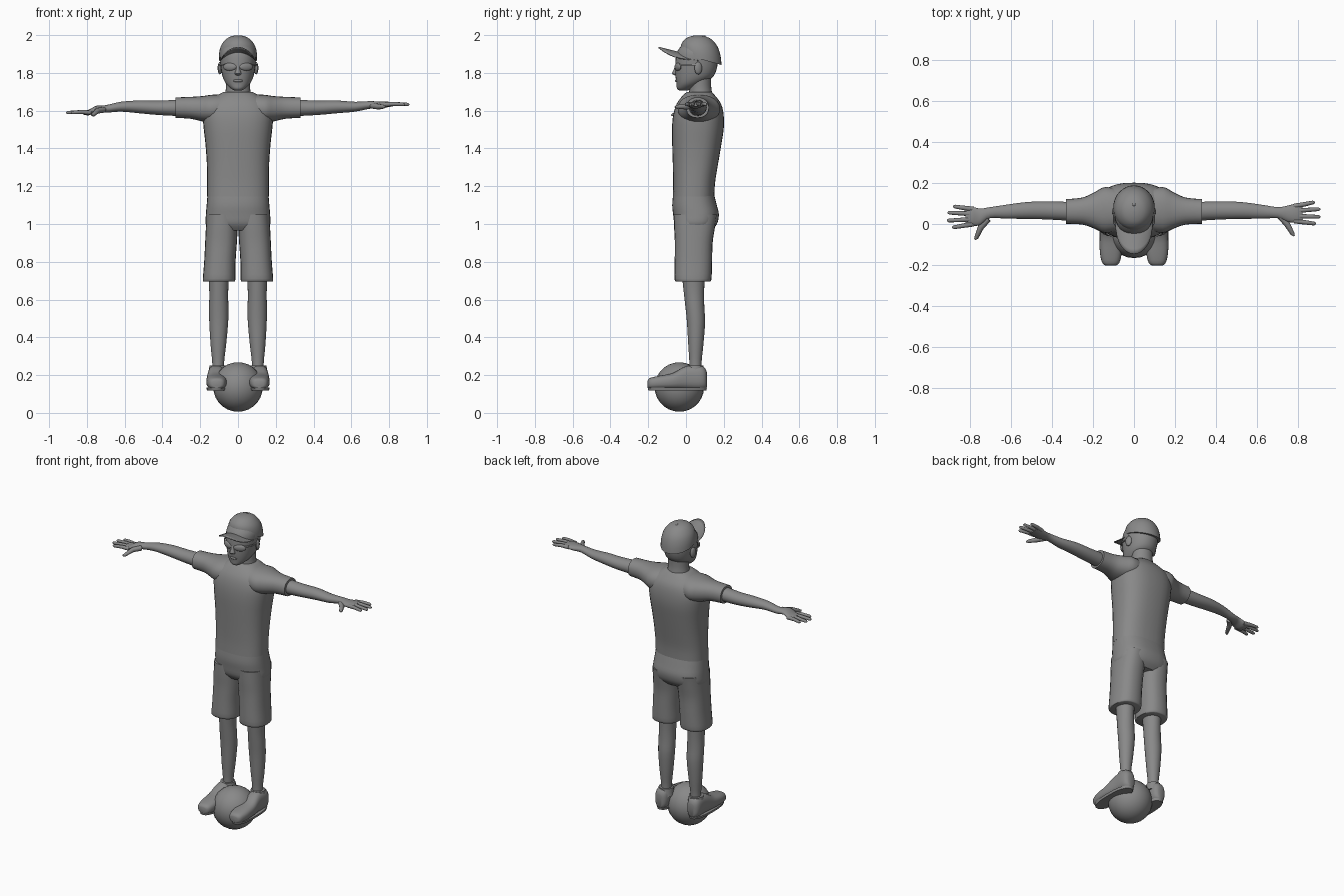
import bpy, bmesh, math
from mathutils import Vector

grey = bpy.data.materials.new("plain grey")
grey.diffuse_color = (0.25, 0.25, 0.25, 1)


def finish(name, bm, angle=40):
    bmesh.ops.recalc_face_normals(bm, faces=bm.faces)
    me = bpy.data.meshes.new(name)
    bm.to_mesh(me)
    bm.free()
    ob = bpy.data.objects.new(name, me)
    bpy.context.collection.objects.link(ob)
    me.materials.append(grey)
    bpy.ops.object.select_all(action='DESELECT')
    ob.select_set(True)
    bpy.context.view_layer.objects.active = ob
    bpy.ops.object.shade_smooth_by_angle(angle=math.radians(angle))
    return ob


def spline(rows, t):
    """Smooth value between listed sections."""
    i = min(int(t), len(rows) - 2)
    f = t - i
    p = [rows[max(0, min(len(rows) - 1, i + k))] for k in (-1, 0, 1, 2)]
    return [0.5 * (2 * b + (c - a) * f + (2 * a - 5 * b + 4 * c - d) * f * f
                   + (3 * b - a - 3 * c + d) * f ** 3) for a, b, c, d in zip(*p)]


def skin(bm, rings):
    """Join rings of points into a capped tube."""
    vr = [[bm.verts.new(p) for p in r] for r in rings]
    n = len(vr[0])
    for r, s in zip(vr, vr[1:]):
        for i in range(n):
            bm.faces.new((r[i], r[(i + 1) % n], s[(i + 1) % n], s[i]))
    bm.faces.new(vr[0][::-1])
    bm.faces.new(vr[-1])


def loft(name, axis, rows, power=2.0, sides=24, steps=3, warp=None):
    """rows: position along axis, two centre values, two radii."""
    rings = []
    total = (len(rows) - 1) * steps
    for k in range(total + 1):
        s, c1, c2, a, b = spline(rows, k / steps)
        ring = []
        for j in range(sides):
            t = 2 * math.pi * j / sides
            c, d = math.cos(t), math.sin(t)
            u = c1 + max(a, .001) * math.copysign(abs(c) ** (2 / power), c)
            v = c2 + max(b, .001) * math.copysign(abs(d) ** (2 / power), d)
            p = {'x': (s, u, v), 'y': (u, s, v), 'z': (u, v, s)}[axis]
            ring.append(warp(*p) if warp else p)
        rings.append(ring)
    bm = bmesh.new()
    skin(bm, rings)
    return finish(name, bm)


def tube(name, pts, radii, sides=10):
    rings = []
    pts = [Vector(p) for p in pts]
    for i, p in enumerate(pts):
        d = pts[min(i + 1, len(pts) - 1)] - pts[max(i - 1, 0)]
        q = d.to_track_quat('Z', 'Y')
        rings.append([p + q @ Vector((radii[i] * math.cos(2 * math.pi * j / sides),
                                      radii[i] * math.sin(2 * math.pi * j / sides), 0))
                      for j in range(sides)])
    bm = bmesh.new()
    skin(bm, rings)
    return finish(name, bm, 60)


def ball(name, loc, scale, turn=0, seg=20):
    bm = bmesh.new()
    bmesh.ops.create_uvsphere(bm, u_segments=seg, v_segments=seg // 2 + 2, radius=1)
    for v in bm.verts:
        v.co = Vector(v.co[i] * scale[i] for i in range(3))
    ob = finish(name, bm)
    ob.location = loc
    ob.rotation_euler.z = turn
    return ob


# Ball underfoot
ball("ball", (0, -.035, .137), (.131, .131, .131), seg=24)

# Shirt body and neck
loft("shirt", 'z', [
    (1.145, 0, .04, .163, .11), (1.22, 0, .043, .163, .111), (1.32, 0, .05, .165, .12),
    (1.42, 0, .057, .172, .13), (1.51, 0, .063, .182, .137), (1.58, 0, .066, .185, .133),
    (1.635, 0, .068, .165, .118), (1.675, 0, .068, .12, .09), (1.70, 0, .07, .075, .065)],
    power=2.5, sides=32)
loft("neck", 'z', [(1.64, 0, .08, .075, .068), (1.70, 0, .077, .066, .06),
                   (1.74, 0, .075, .064, .058), (1.80, 0, .075, .066, .06)])

# Head with features
loft("head", 'z', [
    (1.708, 0, -.012, .022, .026), (1.718, 0, -.006, .038, .042), (1.742, 0, .016, .063, .066),
    (1.775, 0, .042, .08, .097), (1.815, 0, .052, .089, .109), (1.86, 0, .056, .094, .112),
    (1.91, 0, .06, .094, .108), (1.95, 0, .065, .075, .085)], power=2.15, sides=28)
loft("nose", 'z', [(1.787, 0, -.045, .012, .014), (1.797, 0, -.053, .018, .021),
                   (1.82, 0, -.05, .011, .014), (1.85, 0, -.045, .009, .008)], sides=12)
ball("lips", (0, -.047, 1.759), (.026, .011, .009), seg=12)

# Cap: dome sloping down to the back, curved brim, button
loft("cap", 'z', [
    (1.90, 0, .08, .101, .108), (1.93, 0, .077, .099, .106), (1.96, 0, .073, .087, .094),
    (1.985, 0, .068, .06, .066), (1.996, 0, .064, .03, .033), (1.999, 0, .062, .004, .004)],
    sides=32, warp=lambda x, y, z: (x, y, z - (y + .02) * .28 * (2 - z) / .1))
bm = bmesh.new()
grid = []
for i in range(17):
    t = math.radians(-85 + 170 * i / 16)
    x, c = .098 * math.sin(t), math.cos(t)
    row = []
    for k in range(6):
        v = k / 5
        y = (.075 - .098 * c) * (1 - v) + (.055 - .20 * c ** .65) * v
        z = 1.908 + .03 * v * c - .042 * (x / .098) ** 2
        row.append(bm.verts.new((x * (1 - .06 * v), y, z)))
    grid.append(row)
for r, s in zip(grid, grid[1:]):
    for k in range(5):
        bm.faces.new((r[k], r[k + 1], s[k + 1], s[k]))
brim = finish("cap_brim", bm)
brim.modifiers.new("thickness", 'SOLIDIFY').thickness = .006
ball("cap_button", (0, .095, 1.993), (.009, .009, .006), seg=10)

# Shorts seat
loft("shorts_seat", 'z', [
    (.965, 0, .05, .15, .085), (1.0, 0, .052, .171, .112), (1.05, 0, .053, .17, .121),
    (1.10, 0, .045, .166, .118), (1.158, 0, .04, .161, .108)], power=2.5, sides=32)

# Fingertips (x, y) of each hand, then thumb; hand tip heights differ
hands = {1: ([(.88, .105), (.907, .072), (.907, .035), (.885, .002)], (.78, -.058), .05, 1.633),
         -1: ([(.88, .085), (.907, .055), (.91, .017), (.885, -.016)], (.775, -.076), .035, 1.59)}

for s, side in ((1, "left"), (-1, "right")):
    tips, thumb, hy, hz = hands[s]
    # Head side parts
    ball(side + "_ear", (s * .096, .065, 1.825), (.011, .021, .033), s * .3, 14)
    ball(side + "_lens", (s * .044, -.043, 1.832), (.038, .011, .021), s * .4, 16)
    tube(side + "_glasses_arm", [(s * .072, -.034, 1.842), (s * .096, .005, 1.843),
                                 (s * .1, .07, 1.842)], [.005] * 3, 6)
    # Sleeve
    loft(side + "_sleeve", 'x', [
        (s * .06, .068, 1.61, .10, .078), (s * .14, .068, 1.61, .112, .074),
        (s * .19, .066, 1.61, .09, .067), (s * .25, .063, 1.615, .066, .058),
        (s * .332, .061, 1.616, .06, .054)], power=2.2)
    # Arm down to the palm
    zm = (1.62 + hz) / 2
    loft(side + "_arm", 'x', [
        (s * .30, .061, 1.615, .046, .044), (s * .42, .066, 1.615, .044, .038),
        (s * .52, .066, 1.62, .041, .034), (s * .62, .06, 1.621, .034, .026),
        (s * .70, .055, zm + .004, .027, .02), (s * .75, hy, zm + .003, .04, .018),
        (s * .79, hy + .003, hz, .046, .015), (s * .82, hy + .003, hz, .041, .01)])
    # Fingers and thumb
    for i, (fx, fy) in enumerate(tips):
        y0 = hy + .037 - .024 * i
        tube(f"{side}_finger_{i + 1}", [
            (s * .78, y0, hz), (s * .83, (y0 + fy) / 2, hz + .003), (s * (fx - .008), fy, hz),
            (s * fx, fy, hz - .001)], [.012, .011, .009, .004])
    tube(side + "_thumb", [
        (s * .71, hy - .01, zm), (s * .745, hy - .05, zm - .006),
        (s * (thumb[0] - .008), thumb[1] + .01, hz - .012), (s * thumb[0], thumb[1], hz - .013)],
        [.016, .015, .01, .004])
    # Shorts leg
    loft(side + "_shorts_leg", 'z', [
        (.695, s * .1, .037, .083, .09), (.71, s * .1, .037, .086, .098),
        (.80, s * .096, .039, .083, .099), (.90, s * .09, .041, .084, .1),
        (.98, s * .086, .045, .084, .108), (1.05, s * .084, .05, .082, .115)], power=2.4)
    # Leg
    loft(side + "_leg", 'z', [
        (.18, s * .105, .05, .034, .036), (.26, s * .105, .05, .031, .032),
        (.36, s * .104, .052, .041, .04), (.48, s * .102, .053, .05, .048),
        (.56, s * .102, .047, .051, .05), (.64, s * .102, .042, .05, .054),
        (.75, s * .102, .038, .056, .062)])
    # Shoe: sole and upper
    loft(side + "_shoe", 'y', [
        (-.203, s * .113, .153, .022, .018), (-.19, s * .113, .156, .041, .029),
        (-.14, s * .113, .161, .053, .036), (-.07, s * .115, .168, .052, .043),
        (-.02, s * .116, .182, .047, .057), (.02, s * .115, .188, .045, .064),
        (.075, s * .115, .188, .044, .065), (.10, s * .115, .183, .035, .055),
        (.11, s * .115, .176, .02, .04)], power=2.6)
    loft(side + "_shoe_sole", 'z', [
        (.119, s * .114, -.046, .05, .153), (.134, s * .114, -.046, .054, .157)], power=2.5)
    tube(side + "_shoe_collar", [(s * .108, .05, .20), (s * .108, .05, .25)], [.05, .043], 20)
